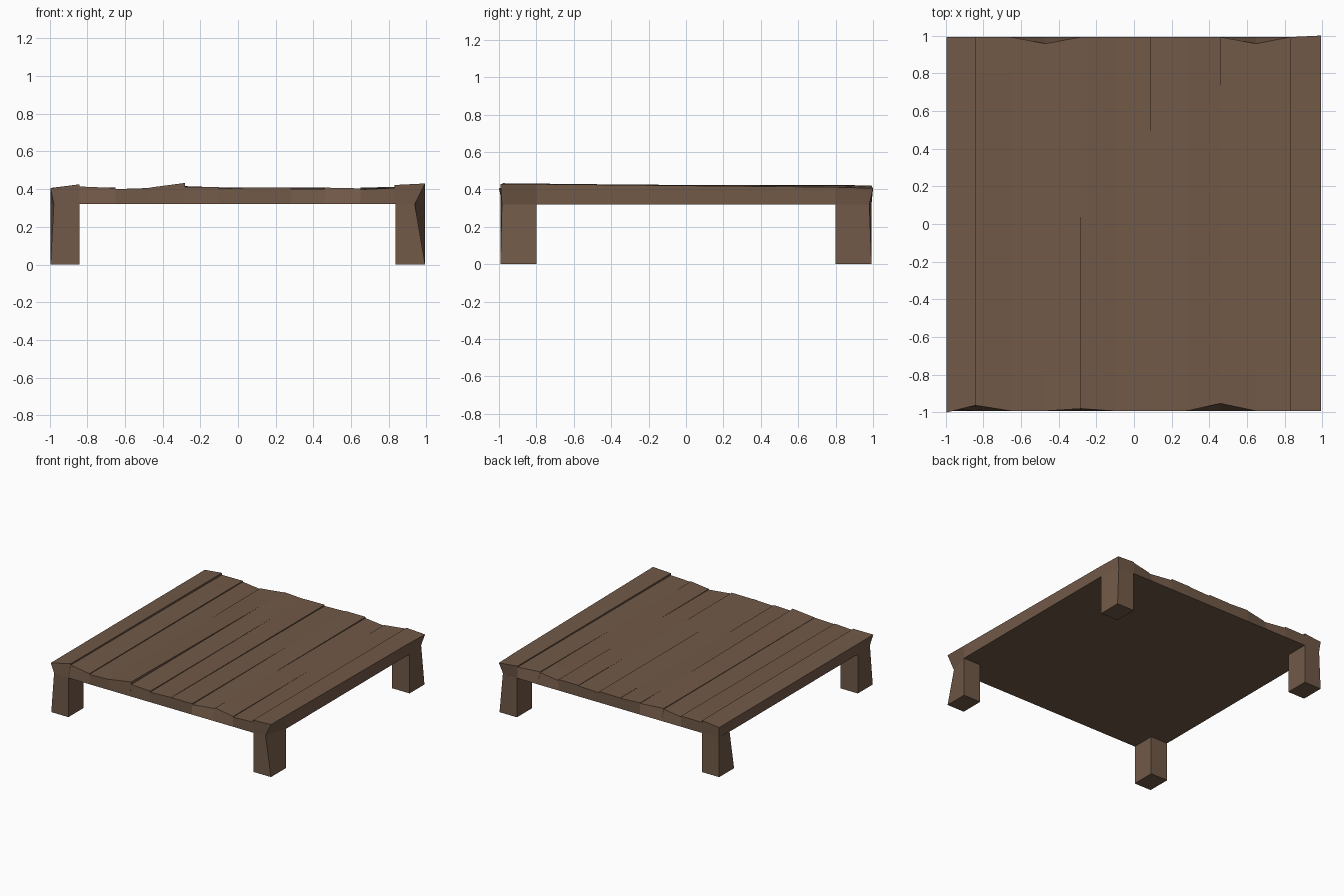
import bpy, bmesh

if "Cube" in bpy.data.objects:
    bpy.data.objects.remove(bpy.data.objects["Cube"])

wood = bpy.data.materials.new("brown wood")
wood.diffuse_color = (0.165, 0.1, 0.064, 1)
wood.use_nodes = True
wood.node_tree.nodes["Principled BSDF"].inputs["Base Color"].default_value = wood.diffuse_color

X0, X1, Y = -0.995, 0.993, 0.992
UNDER = 0.32
LEG_Y = 0.80

# inward dents of the outer corners just below the deck: (x side, y side) -> (dx, dy)
DENTS = {(1, -1): (-0.055, 0.008), (-1, -1): (0.018, 0.01),
         (1, 1): (-0.022, -0.012), (-1, 1): (0.008, -0.008)}


def add_object(name, bm):
    bmesh.ops.recalc_face_normals(bm, faces=bm.faces)
    mesh = bpy.data.meshes.new(name)
    bm.to_mesh(mesh)
    bm.free()
    mesh.materials.append(wood)
    obj = bpy.data.objects.new(name, mesh)
    bpy.context.collection.objects.link(obj)
    return obj


def loft(name, rings):
    """Closed solid through a list of four-point rings."""
    bm = bmesh.new()
    vs = [[bm.verts.new(p) for p in r] for r in rings]
    for a, b in zip(vs, vs[1:]):
        for i in range(4):
            j = (i + 1) % 4
            bm.faces.new((a[i], a[j], b[j], b[i]))
    bm.faces.new(vs[0])
    bm.faces.new(vs[-1])
    return add_object(name, bm)


# planks: uneven top heights (front left, front right, back left, back right)
edges = [X0, -0.84, -0.65, -0.47, -0.28, -0.10, 0.09, 0.28, 0.46, 0.65, 0.83, X1]
heights = [
    (.405, .426, .406, .422), (.414, .406, .406, .408), (.400, .406, .400, .402),
    (.408, .433, .408, .412), (.412, .410, .416, .406), (.402, .410, .408, .410),
    (.408, .410, .400, .406), (.402, .402, .410, .410), (.408, .404, .400, .402),
    (.398, .406, .408, .412), (.422, .430, .420, .410)]
# worn notches in the end grain, by plank boundary
front_chip = {0: -0.008, 1: 0.03, 4: 0.012, 8: 0.04}
back_chip = {3: -0.035, 9: -0.035, 10: 0.0, 11: 0.008}
last = len(heights)

for i, (fl, fr, bl, br) in enumerate(heights):
    rings = []
    for y in (-Y, -LEG_Y, LEG_Y, Y):
        t = (y + Y) / (2 * Y)
        end = abs(y) == Y
        side = 1 if y > 0 else -1
        chips = front_chip if side < 0 else back_chip
        ring = []
        for k, z in ((i, UNDER), (i + 1, UNDER),
                     (i + 1, fr + (br - fr) * t), (i, fl + (bl - fl) * t)):
            x, py = edges[k], y
            if end and z == UNDER and k in (0, last):
                dx, dy = DENTS[(1 if k else -1, side)]
                x, py = x + dx, y + dy
            elif end and z != UNDER:
                py += chips.get(k, 0)
                if side > 0 and k == last:
                    z -= 0.004
            ring.append((x, py, z))
        rings.append(ring)
    loft(f"plank_{i + 1}", rings)

# legs: square posts, dented at the outer top corner
for sx, sy in DENTS:
    xo, xi = (X1, 0.835) if sx > 0 else (X0, -0.84)
    dx, dy = DENTS[(sx, sy)]
    inner = 0.045 if (sx, sy) == (-1, 1) else 0
    bottom = [(xo, sy * Y, 0), (xi, sy * Y, 0), (xi, sy * LEG_Y, 0), (xo, sy * LEG_Y, 0)]
    top = [(x, y, UNDER) for x, y, _ in bottom]
    top[0] = (xo + dx, sy * Y + dy, UNDER)
    top[3] = (xo + inner, sy * LEG_Y, UNDER)
    name = ("front" if sy < 0 else "back") + ("_right" if sx > 0 else "_left") + "_leg"
    loft(name, [bottom, top])
